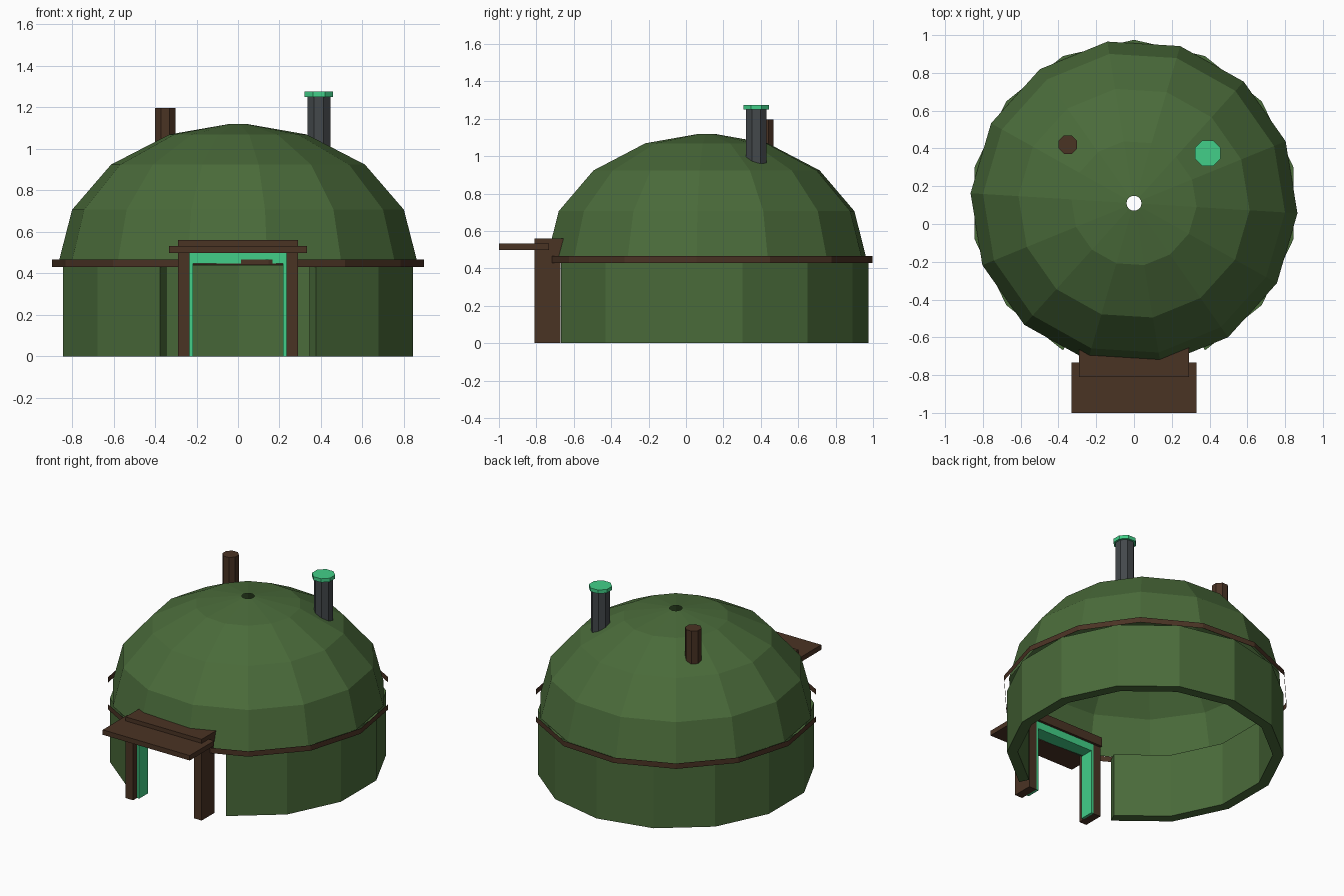
import bpy, bmesh, math
from mathutils import Vector

if "Cube" in bpy.data.objects:
    bpy.data.objects.remove(bpy.data.objects["Cube"])

CY = 0.11                    # hut centre along y
SIDES = 14
STEP = 2 * math.pi / SIDES
PHASE = math.radians(-3.5)   # turn of the dome and the eave band


def material(name, hex_code):
    def lin(c):
        c /= 255
        return c / 12.92 if c <= 0.04045 else ((c + 0.055) / 1.055) ** 2.4
    m = bpy.data.materials.new(name)
    m.diffuse_color = [lin(int(hex_code[i:i + 2], 16)) for i in (0, 2, 4)] + [1]
    m.use_nodes = True
    m.node_tree.nodes["Principled BSDF"].inputs["Base Color"].default_value = m.diffuse_color
    return m


GREEN = material("moss_green", "4a6b3a")
BROWN = material("dark_wood", "4a3324")
MINT = material("mint_green", "42cf88")
GREY = material("pipe_grey", "43484b")


def finish(name, bm, mat, fix_normals=True):
    if fix_normals:
        bmesh.ops.recalc_face_normals(bm, faces=bm.faces)
    me = bpy.data.meshes.new(name)
    bm.to_mesh(me)
    bm.free()
    me.materials.append(mat)
    ob = bpy.data.objects.new(name, me)
    bpy.context.collection.objects.link(ob)
    return ob


def polar(r, a, z=0.0):
    return Vector((r * math.cos(a), CY + r * math.sin(a), z))


def bridge(bm, a, b, closed):
    n = len(a)
    for i in range(n if closed else n - 1):
        j = (i + 1) % n
        bm.faces.new((a[i], a[j], b[j], b[i]))


def strip(name, pts, z0, z1, mat):
    """Open vertical band along a path that runs anticlockwise."""
    bm = bmesh.new()
    rows = [[bm.verts.new((p.x, p.y, z)) for p in pts] for z in (z0, z1)]
    bridge(bm, rows[0], rows[1], False)
    return finish(name, bm, mat, False)


def box(name, x, y, z, mat):
    bm = bmesh.new()
    bmesh.ops.create_cube(bm, size=1)
    for v in bm.verts:
        v.co = [r[0] if c < 0 else r[1] for c, r in zip(v.co, (x, y, z))]
    return finish(name, bm, mat)


def pipe(name, x, y, r, z0, z1, mat):
    bm = bmesh.new()
    ring = [math.radians(22.5 + 45 * i) for i in range(8)]
    rows = [[bm.verts.new((x + r * math.cos(a), y + r * math.sin(a), z)) for a in ring]
            for z in (z0, z1)]
    bridge(bm, rows[0], rows[1], True)
    bm.faces.new(rows[0][::-1])
    bm.faces.new(rows[1])
    return finish(name, bm, mat)


# Dome: half ellipsoid shell with a small smoke hole at the top
bm = bmesh.new()
profile = [(0.867 * math.cos(t), 0.45 + 0.67 * math.sin(t))
           for t in (math.radians(22.5 * k) for k in range(4))] + [(0.04, 1.12)]
rows = [[bm.verts.new(polar(r, PHASE + i * STEP, z)) for i in range(SIDES)]
        for r, z in profile]
for lo, hi in zip(rows, rows[1:]):
    bridge(bm, lo, hi, True)
finish("dome_roof", bm, GREEN, False)

# Round wall: thick, with two of its fourteen sides left open for the door
bm = bmesh.new()
angles = [-math.pi / 2 + k * STEP for k in range(1, SIDES)]
section = [(0.865, 0), (0.865, 0.44), (0.797, 0.44), (0.797, 0)]
loops = [[bm.verts.new(polar(r, a, z)) for r, z in section] for a in angles]
for a, b in zip(loops, loops[1:]):
    bridge(bm, a, b, True)
bm.faces.new(loops[0])
bm.faces.new(loops[-1][::-1])
finish("round_wall", bm, GREEN)

# Eave band: open strip round the hut, shallower where it crosses the doorway
ring = [polar(0.898, PHASE + k * STEP) for k in range(-4, 11)]
left, front, right = ring[10], ring[11], ring[12]
ring = [polar(0.898, PHASE + k * STEP) for k in range(-2, 11)]
front = polar(0.898, PHASE - 3 * STEP)
jamb = front.lerp(ring[0], (0.26 - front.x) / (ring[0].x - front.x))
strip("eave_band", [jamb] + ring, 0.43, 0.467, BROWN)
strip("eave_band_over_door", [ring[-1], front, jamb], 0.443, 0.467, BROWN)

# Door frame, mint lining and canopy
for side, s in (("left", -1), ("right", 1)):
    box(side + "_door_post", sorted((s * 0.233, s * 0.29)), (-0.81, -0.672), (0, 0.498), BROWN)
    box(side + "_door_lining", sorted((s * 0.216, s * 0.233)), (-0.768, -0.672), (0, 0.498), MINT)
box("door_lintel", (-0.29, 0.29), (-0.81, -0.655), (0.498, 0.56), BROWN)
box("top_door_lining", (-0.216, 0.216), (-0.768, -0.672), (0.447, 0.498), MINT)
box("door_canopy", (-0.332, 0.332), (-1.0, -0.733), (0.498, 0.532), BROWN)

# Roof pipes
pipe("chimney", 0.39, 0.375, 0.06, 0.93, 1.25, GREY)
pipe("chimney_cap", 0.39, 0.375, 0.074, 1.25, 1.275, MINT)
pipe("wooden_vent", -0.35, 0.42, 0.053, 0.97, 1.197, BROWN)
